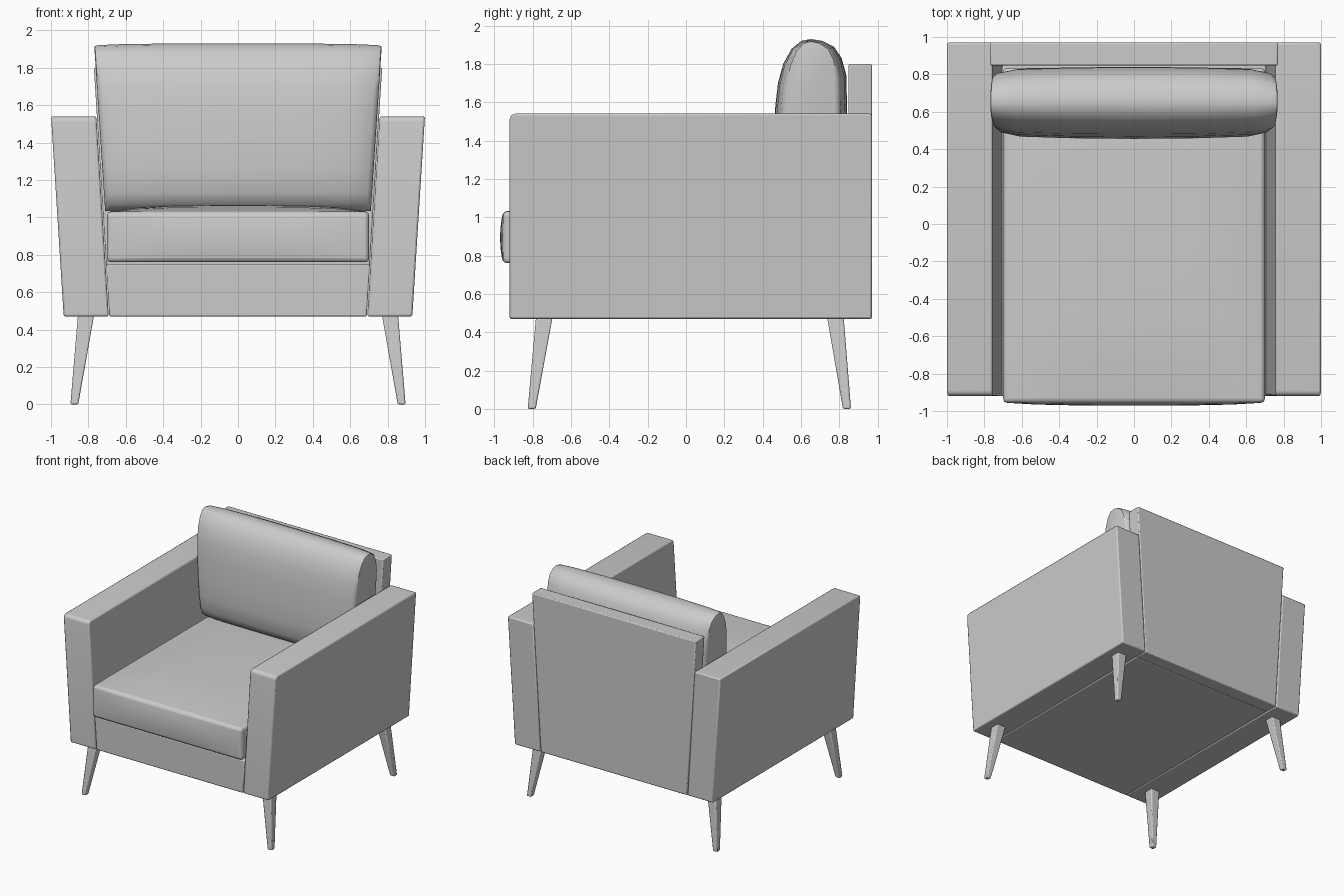
import bpy, bmesh, math
from mathutils import Vector

if "Cube" in bpy.data.objects:
    bpy.data.objects.remove(bpy.data.objects["Cube"])


def finish(name, bm, bevel=0.0, segments=2, angle=35):
    bmesh.ops.remove_doubles(bm, verts=bm.verts, dist=1e-5)
    bmesh.ops.recalc_face_normals(bm, faces=bm.faces)
    mesh = bpy.data.meshes.new(name)
    bm.to_mesh(mesh)
    bm.free()
    ob = bpy.data.objects.new(name, mesh)
    bpy.context.collection.objects.link(ob)
    if bevel:
        m = ob.modifiers.new("Bevel", 'BEVEL')
        m.width, m.segments, m.limit_method = bevel, segments, 'ANGLE'
    bpy.ops.object.select_all(action='DESELECT')
    bpy.context.view_layer.objects.active = ob
    ob.select_set(True)
    bpy.ops.object.shade_smooth_by_angle(angle=math.radians(angle))
    return ob


def loft(name, rings, **kw):
    """Skin a list of closed point rings and cap both ends."""
    bm = bmesh.new()
    vs = [[bm.verts.new(p) for p in r] for r in rings]
    n = len(rings[0])
    for a, b in zip(vs, vs[1:]):
        for i in range(n):
            j = (i + 1) % n
            bm.faces.new((a[i], a[j], b[j], b[i]))
    bm.faces.new(vs[0])
    bm.faces.new(vs[-1])
    return finish(name, bm, **kw)


def rect(x0, x1, y0, y1, z):
    return [(x0, y0, z), (x1, y0, z), (x1, y1, z), (x0, y1, z)]


def inner(z):
    """Half width between the outward-leaning arms at height z."""
    return 0.688 + (z - 0.47) * 0.062


Z0, ARM_TOP, FRONT, BACK = 0.47, 1.54, -0.92, 0.97

for side, s in (("left", -1), ("right", 1)):
    # Arm: side outline with rounded front top corner, sheared outward
    r = 0.03
    prof = [(FRONT, Z0), (BACK, Z0), (BACK, ARM_TOP)]
    for k in range(5):
        a = math.pi / 2 * (1 + k / 4)
        prof.append((FRONT + r + r * math.cos(a), ARM_TOP - r + r * math.sin(a)))
    rings = [[(s * (inner(z) + 0.003), y, z) for y, z in prof],
             [(s * (0.932 + (z - Z0) * 0.063), y, z) for y, z in prof]]
    loft(side + "_arm", rings, bevel=0.01)

    # Tapered splayed legs
    for end, (ty, by) in (("front", (-0.74, -0.805)), ("back", (0.78, 0.84))):
        tx, bx = s * 0.813, s * 0.875
        loft(f"{end}_{side}_leg",
             [rect(bx - 0.021, bx + 0.021, by - 0.021, by + 0.021, 0),
              rect(tx - 0.043, tx + 0.043, ty - 0.043, ty + 0.043, Z0 + 0.005)],
             bevel=0.008)

# Seat base and back panel, both fitted between the arms
for name, y0, y1, top in (("seat_base", FRONT, 0.85, 0.75),
                          ("back_panel", 0.848, BACK, 1.80)):
    loft(name, [rect(-inner(z), inner(z), y0, y1, z) for z in (Z0, top)], bevel=0.008)

# Seat cushion: box with a gently crowned top and rounded edges
bm = bmesh.new()
bmesh.ops.create_cube(bm, size=1)
bmesh.ops.subdivide_edges(bm, edges=bm.edges[:], cuts=7, use_grid_fill=True)
for v in bm.verts:
    u, w, h = v.co * 2
    crown = (1 - u ** 4) * (1 - w ** 4)
    y = -0.06 + w * 0.895
    if w < -0.99:
        y -= 0.015 * (1 - u ** 4) * (1 - h * h)
    v.co = Vector((u * 0.70, y, (1.03 + 0.035 * crown) if h > 0.99 else 0.895 + h * 0.135))
finish("seat_cushion", bm, bevel=0.022, segments=3, angle=40)

# Back cushion: arched section lofted across the width, thinner at the ends
section = [(-0.10, 1.035), (-0.155, 1.07), (-0.185, 1.13), (-0.197, 1.25), (-0.196, 1.40),
           (-0.186, 1.58), (-0.172, 1.70), (-0.145, 1.80), (-0.10, 1.88), (-0.05, 1.92),
           (0.0, 1.93), (0.06, 1.92), (0.12, 1.89), (0.16, 1.83), (0.185, 1.74),
           (0.188, 1.58), (0.185, 1.35), (0.175, 1.13), (0.14, 1.06), (0.08, 1.035)]
half = [(1.0, 0.66, 0.975), (0.995, 0.74, 0.985), (0.965, 0.83, 0.99), (0.83, 0.94, 0.995), (0.45, 0.985, 1)]
stations = [(-f, t, h) for f, t, h in half] + [(0, 1, 1)] + half[::-1]
rings = []
for f, t, h in stations:
    ring = []
    for y, z in section:
        zz = 1.03 + (z - 1.03) * h
        w = 0.71 + (zz - 1.03) * 0.066
        ring.append((f * w, 0.652 + y * t, zz))
    rings.append(ring)
loft("back_cushion", rings, angle=40)
